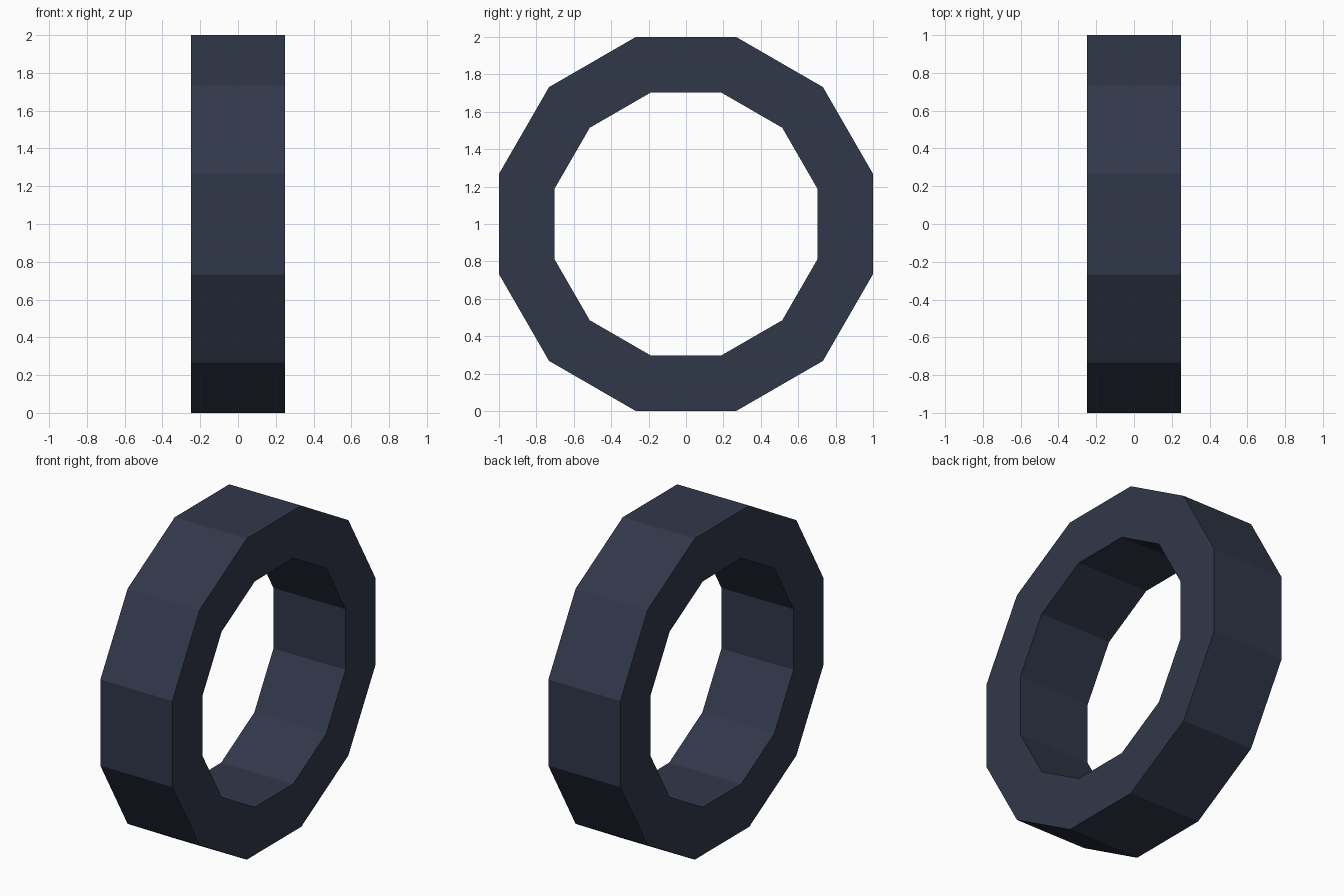
import bpy, bmesh, math

if "Cube" in bpy.data.objects:
    bpy.data.objects.remove(bpy.data.objects["Cube"])

SIDES = 12
HALF_WIDTH = 0.248
OUTER = 1.0 / math.cos(math.pi / SIDES)     # corner radius, flats at 1.0
INNER = 0.703 / math.cos(math.pi / SIDES)

mat = bpy.data.materials.new("dark slate blue")
mat.diffuse_color = (0.031, 0.039, 0.068, 1)
mat.use_nodes = True
mat.node_tree.nodes["Principled BSDF"].inputs["Base Color"].default_value = mat.diffuse_color

bm = bmesh.new()


def loop(radius, x):
    """Twelve-sided loop around the x axis, with flats facing up and down."""
    verts = []
    for i in range(SIDES):
        a = 2 * math.pi * (i + 0.5) / SIDES
        verts.append(bm.verts.new((x, radius * math.cos(a), 1 + radius * math.sin(a))))
    return verts


# Rectangular cross-section swept around the ring
loops = [loop(OUTER, -HALF_WIDTH), loop(OUTER, HALF_WIDTH),
         loop(INNER, HALF_WIDTH), loop(INNER, -HALF_WIDTH)]
for k in range(4):
    a, b = loops[k], loops[(k + 1) % 4]
    for i in range(SIDES):
        j = (i + 1) % SIDES
        bm.faces.new((a[i], a[j], b[j], b[i]))
bmesh.ops.recalc_face_normals(bm, faces=bm.faces)

mesh = bpy.data.meshes.new("ring")
bm.to_mesh(mesh)
bm.free()
mesh.materials.append(mat)
bpy.context.collection.objects.link(bpy.data.objects.new("ring", mesh))
